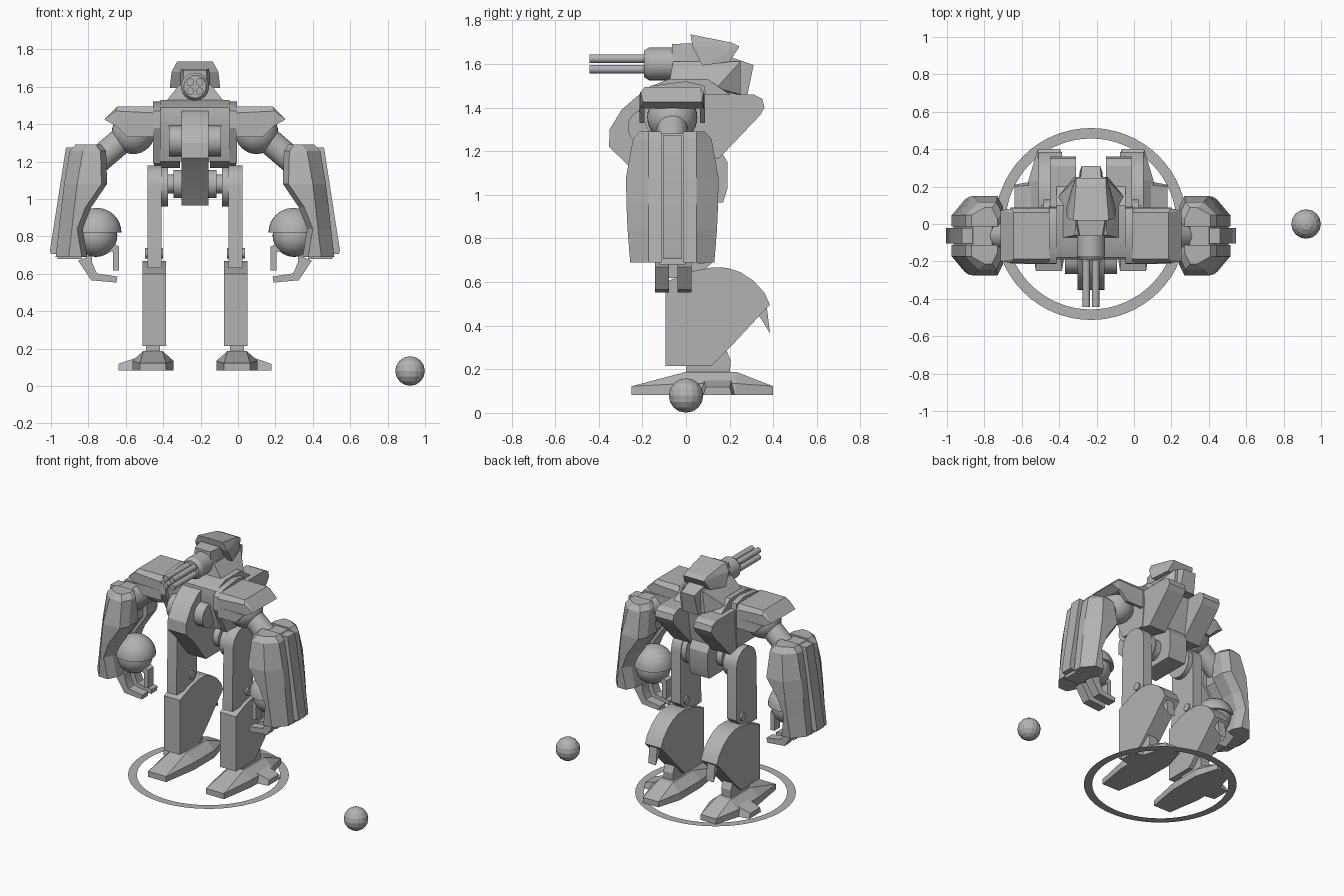
import bpy, bmesh, math
from mathutils import Vector, Matrix

cube = bpy.data.objects.get("Cube")
if cube:
    bpy.data.objects.remove(cube, do_unlink=True)

grey = bpy.data.materials.new("plain_grey")
grey.use_nodes = True
grey.diffuse_color = (0.45, 0.45, 0.45, 1)
grey.node_tree.nodes["Principled BSDF"].inputs["Base Color"].default_value = grey.diffuse_color

CX = -0.23          # centre line of the robot
ARM_Y = -0.063      # depth of the arm centre


def finish(name, bm, paired=False, smooth=True):
    """Turn a bmesh into one object, or into a mirrored left and right pair."""
    bmesh.ops.recalc_face_normals(bm, faces=bm.faces)
    for f in bm.faces:
        f.smooth = smooth
    for e in bm.edges:
        e.smooth = e.calc_face_angle(3.0) < 0.45
    for side in ((1, -1) if paired else (1,)):
        copy = bm.copy()
        if side < 0:
            bmesh.ops.scale(copy, vec=(-1, 1, 1), verts=copy.verts)
            bmesh.ops.reverse_faces(copy, faces=copy.faces)
        bmesh.ops.translate(copy, vec=(CX, 0, 0), verts=copy.verts)
        label = name if not paired else ("left_" if side > 0 else "right_") + name
        mesh = bpy.data.meshes.new(label)
        copy.to_mesh(mesh)
        copy.free()
        mesh.materials.append(grey)
        bpy.context.collection.objects.link(bpy.data.objects.new(label, mesh))
    bm.free()


def hull(name, points, paired=False):
    """Convex solid around points."""
    bm = bmesh.new()
    for p in points:
        bm.verts.new(p)
    res = bmesh.ops.convex_hull(bm, input=bm.verts)
    junk = {v for v in res["geom_interior"] + res["geom_unused"] if isinstance(v, bmesh.types.BMVert)}
    bmesh.ops.delete(bm, geom=list(junk), context='VERTS')
    bmesh.ops.dissolve_limit(bm, angle_limit=0.02, verts=bm.verts, edges=bm.edges)
    finish(name, bm, paired, False)


def sym(points):
    """Add the x-mirrored twin of every point."""
    return [(s * x, y, z) for x, y, z in points for s in (1, -1)]


def box(name, x, y, z, paired=False):
    hull(name, [(a, b, c) for a in x for b in y for c in z], paired)


def extrude(name, profile, axis, lo, hi, paired=False):
    """Extrude a 2D profile: (y, z) along x, or (x, z) along y."""
    bm = bmesh.new()
    put = (lambda p, t: (t, *p)) if axis == 'x' else (lambda p, t: (p[0], t, p[1]))
    a, b = ([bm.verts.new(put(p, t)) for p in profile] for t in (lo, hi))
    bm.faces.new(a)
    bm.faces.new(b)
    for i in range(len(a)):
        j = (i + 1) % len(a)
        bm.faces.new((a[i], a[j], b[j], b[i]))
    finish(name, bm, paired)


def rod(name, p, q, r1, r2=None, paired=False, seg=32):
    """Cylinder or cone from p to q."""
    p, q = Vector(p), Vector(q)
    bm = bmesh.new()
    m = Matrix.Translation((p + q) / 2) @ (q - p).to_track_quat('Z', 'Y').to_matrix().to_4x4()
    bmesh.ops.create_cone(bm, cap_ends=True, segments=seg, radius1=r1,
                          radius2=r1 if r2 is None else r2, depth=(q - p).length, matrix=m)
    finish(name, bm, paired)


def ball(name, c, r, paired=False, seg=32, smooth=True, dome=False):
    bm = bmesh.new()
    bmesh.ops.create_uvsphere(bm, u_segments=seg, v_segments=seg // 2, radius=r)
    if dome:
        cut = bmesh.ops.bisect_plane(bm, geom=bm.verts[:] + bm.edges[:] + bm.faces[:],
                                     plane_co=(0, 0, 0), plane_no=(0, 0, 1), clear_inner=True)
        rim = [e for e in cut["geom_cut"] if isinstance(e, bmesh.types.BMEdge)]
        bmesh.ops.edgeloop_fill(bm, edges=rim)
    bmesh.ops.translate(bm, vec=c, verts=bm.verts)
    finish(name, bm, paired, smooth)


def loft(name, rings, paired=False):
    bm = bmesh.new()
    loops = [[bm.verts.new(p) for p in ring] for ring in rings]
    for a, b in zip(loops, loops[1:]):
        for i in range(len(a)):
            j = (i + 1) % len(a)
            bm.faces.new((a[i], a[j], b[j], b[i]))
    bm.faces.new(loops[0])
    bm.faces.new(loops[-1])
    finish(name, bm, paired, False)


# Ground ring and separate sphere
bm = bmesh.new()
turns = [(math.cos(math.tau * i / 64), math.sin(math.tau * i / 64)) for i in range(64)]
inner, outer = ([bm.verts.new((r * c, r * s, 0.08)) for c, s in turns] for r in (0.457, 0.513))
for i in range(64):
    j = (i + 1) % 64
    bm.faces.new((inner[i], outer[i], outer[j], inner[j]))
finish("ground_ring", bm)
ball("marker_sphere", (0.92 - CX, 0, 0.08), 0.079, seg=16, smooth=False)

# Feet and ankles
FX = 0.225
hull("foot", [(FX + s * w, y, z) for s in (1, -1) for w, y, z in (
    (0.07, -0.25, 0.083), (0.07, -0.25, 0.122), (0.11, 0, 0.083), (0.11, 0, 0.135),
    (0.11, 0.23, 0.083), (0.11, 0.23, 0.135), (0.06, 0.4, 0.083), (0.06, 0.4, 0.122),
    (0.05, 0, 0.188), (0.05, 0.23, 0.188))], True)
hull("side_toe", [(0.3, 0.06, 0.083), (0.3, 0.23, 0.083), (0.3, 0.08, 0.155), (0.3, 0.21, 0.155),
                  (0.41, 0.08, 0.083), (0.41, 0.21, 0.083), (0.41, 0.09, 0.118), (0.41, 0.2, 0.118)], True)
extrude("ankle", [(0, 0.17), (0.2, 0.17), (0.205, 0.24), (0.18, 0.3), (0, 0.3)], 'x', 0.188, 0.263, True)

# Shins with rounded calves and a rear spur
extrude("shin", [(-0.095, 0.215), (0.115, 0.215), (0.225, 0.325), (0.345, 0.455), (0.385, 0.495),
                 (0.36, 0.55), (0.31, 0.605), (0.25, 0.645), (0.19, 0.665), (0.12, 0.667),
                 (0.03, 0.65), (-0.095, 0.6)], 'x', 0.155, 0.28, True)
extrude("calf_spur", [(0.32, 0.47), (0.37, 0.49), (0.385, 0.365)], 'x', 0.195, 0.255, True)

# Thighs, knees and hips
arc = [(0.02 + 0.11 * math.cos(a), 1.07 + 0.11 * math.sin(a)) for a in
       [math.pi * i / 12 for i in range(13)]]
extrude("thigh", arc + [(-0.1, 0.63), (0.06, 0.63), (0.13, 0.7)], 'x', 0.18, 0.255, True)
rod("knee_pin", (0.17, 0.07, 0.71), (0.268, 0.07, 0.71), 0.028, paired=True)
rod("hip_disc", (0.145, 0.02, 1.065), (0.235, 0.02, 1.065), 0.105, paired=True)
rod("hip_flange", (0.07, 0.02, 1.08), (0.115, 0.02, 1.08), 0.075, paired=True)
rod("hip_axle", (-0.2, 0.02, 1.08), (0.2, 0.02, 1.08), 0.05)

# Pelvis and curved belly strip, belly cylinder
extrude("belly_strip", [(-0.1, 1.5), (-0.22, 1.455), (-0.295, 1.39), (-0.35, 1.3), (-0.353, 1.22),
                        (-0.27, 1.14), (-0.13, 0.965), (0.17, 0.965), (0.19, 1.03), (0.19, 1.15),
                        (0.1, 1.3)], 'x', -0.072, 0.072)
rod("belly_cylinder", (-0.14, -0.185, 1.31), (0.14, -0.185, 1.31), 0.082)

# Torso, side plates, collar and back pods
extrude("torso", [(-0.13, 1.2), (-0.19, 1.4), (-0.18, 1.49), (-0.08, 1.53), (0.1, 1.53),
                  (0.2, 1.46), (0.16, 1.2)], 'x', -0.185, 0.185)
extrude("side_plate", [(-0.12, 1.19), (-0.215, 1.38), (-0.21, 1.47), (-0.16, 1.5), (0.0, 1.52),
                       (0.085, 1.5), (0.1, 1.38), (0.08, 1.19)], 'x', 0.185, 0.225, True)
hull("collar", sym([(0.18, -0.08, 1.49), (0.18, 0.14, 1.49), (0.085, -0.06, 1.61), (0.075, 0.25, 1.61),
                    (0.09, 0.25, 1.46)]))
hull("back_pod", [(x, y, z) for x in (0.08, 0.22) for y, z in (
    (0, 1.46), (0.31, 1.46), (0.35, 1.44), (0.36, 1.4), (0.34, 1.365), (0.15, 1.165), (0, 1.2))], True)

# Head and cap
hull("head", sym([(0.075, -0.065, 1.525), (0.06, -0.065, 1.69), (0.075, 0.02, 1.695), (0.05, 0.31, 1.595),
                  (0.06, 0.28, 1.45), (0.09, 0.05, 1.5)]))
hull("head_cap", sym([(0.095, 0.02, 1.735), (0.08, 0.21, 1.697), (0.08, 0.245, 1.68), (0.1, 0.2, 1.61),
                      (0.135, 0.075, 1.592), (0.125, 0.03, 1.68)]))

# Head gun with four barrels
rod("gun_housing", (0, -0.06, 1.6), (0, -0.17, 1.6), 0.075)
rod("gun_muzzle", (0, -0.17, 1.6), (0, -0.193, 1.6), 0.075, 0.06)
for dx in (-0.025, 0.025):
    for dz in (-0.024, 0.024):
        rod("gun_barrel", (dx, -0.19, 1.6 + dz), (dx, -0.443, 1.6 + dz), 0.02, seg=16)

# Shoulder armour, ball joint and upper arm
hull("shoulder_armour", [(x, ARM_Y + s * w, z) for s in (1, -1) for x, w, z in (
    (0.22, 0.125, 1.495), (0.415, 0.125, 1.495), (0.22, 0.15, 1.46), (0.425, 0.145, 1.47),
    (0.485, 0.135, 1.425), (0.43, 0.145, 1.395), (0.22, 0.15, 1.395))], True)
for y in (-0.213, 0.065):
    hull("shoulder_flap", [(x, y + d, z) for d in (0, 0.022) for x, z in (
        (0.22, 1.4), (0.43, 1.4), (0.36, 1.33), (0.22, 1.33))], True)
ball("shoulder_ball", (0.33, ARM_Y, 1.355), 0.115, True)
rod("upper_arm", (0.35, ARM_Y, 1.35), (0.56, ARM_Y, 1.17), 0.07, paired=True)

# Forearms: front and rear lobes, recessed core and outer rail
LEVELS = [(1.29, 0.5, 0.64, 0.15), (1.255, 0.475, 0.67, 0.18), (1.08, 0.47, 0.70, 0.212),
          (0.955, 0.555, 0.715, 0.21), (0.84, 0.6, 0.728, 0.205), (0.69, 0.575, 0.745, 0.193)]
for label, s in (("front", -1), ("rear", 1)):
    loft("forearm_" + label, [[(x, ARM_Y + s * y, z) for x, y in (
        (a, 0.05), (b, 0.05), (b, 0.11), (b - 0.07, h), (a + 0.03, h), (a, h - 0.06))]
        for z, a, b, h in LEVELS], True)
loft("forearm_core", [[(x, ARM_Y + y, z - 0.01) for x, y in (
    (a + 0.03, -0.06), (b - 0.01, -0.06), (b - 0.01, 0.06), (a + 0.03, 0.06))]
    for z, a, b, h in LEVELS], True)
extrude("forearm_rail", [(0.62, 1.275), (0.69, 1.275), (0.775, 0.725), (0.77, 0.705), (0.7, 0.705)],
        'y', ARM_Y - 0.042, ARM_Y + 0.042, True)

# Hands: dome cuff, ball, two lower fingers and a thumb
ball("hand_cuff", (0.525, ARM_Y, 0.82), 0.132, True, dome=True)
ball("hand_ball", (0.53, ARM_Y, 0.805), 0.115, True)
claw = [(0.55, 0.7), (0.625, 0.67), (0.555, 0.565), (0.42, 0.553), (0.415, 0.585), (0.525, 0.602), (0.55, 0.66)]
for y in (-0.143, -0.04):
    extrude("finger", claw, 'y', y, y + 0.066, True)
extrude("thumb", [(0.5, 0.79), (0.405, 0.745), (0.405, 0.618), (0.437, 0.618), (0.437, 0.715), (0.5, 0.735)],
        'y', ARM_Y - 0.032, ARM_Y + 0.032, True)
